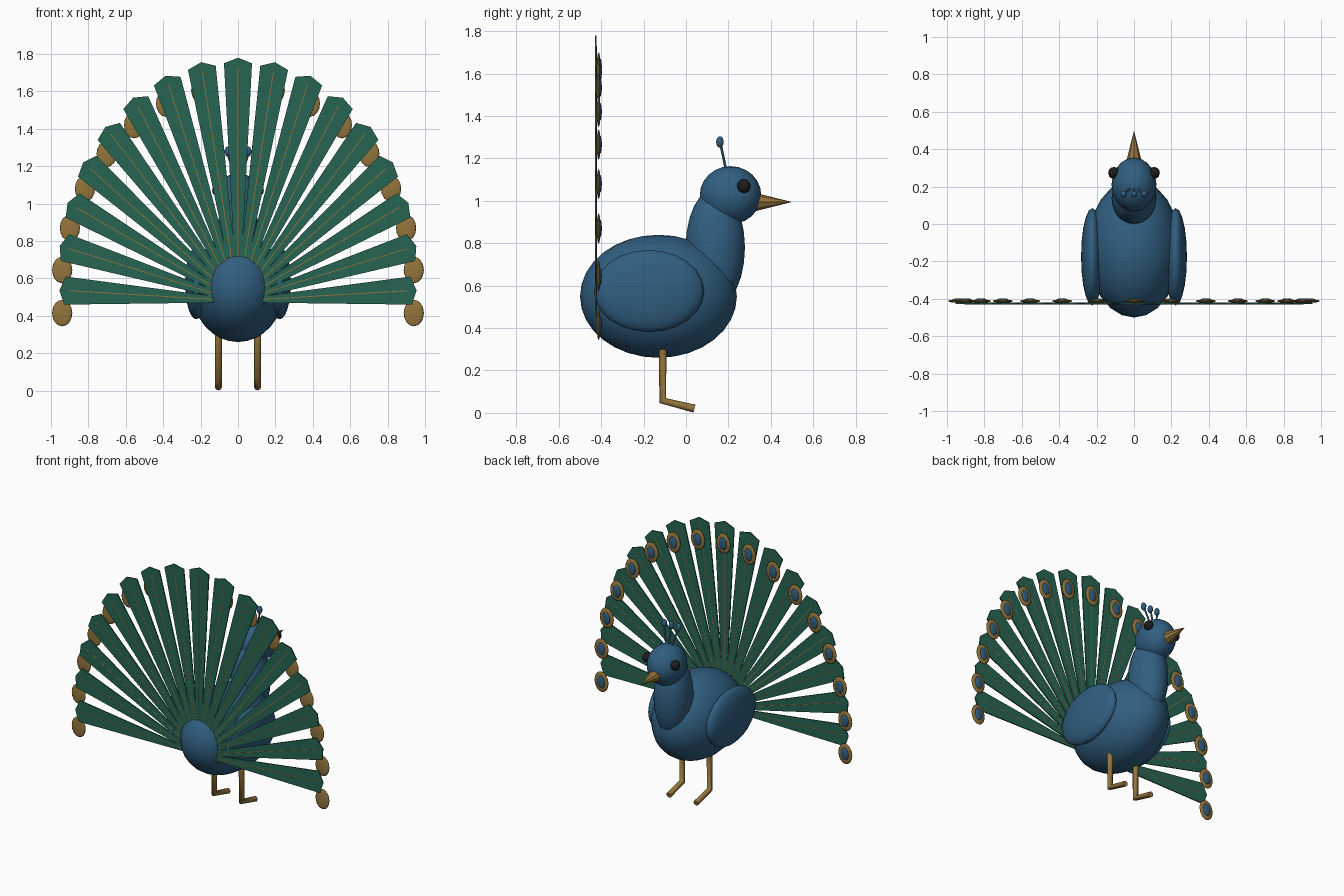
import bpy, bmesh, math
from mathutils import Vector

if "Cube" in bpy.data.objects:
    bpy.data.objects.remove(bpy.data.objects["Cube"])


def material(name, rgb):
    m = bpy.data.materials.new(name)
    m.diffuse_color = (*rgb, 1)
    m.use_nodes = True
    m.node_tree.nodes["Principled BSDF"].inputs["Base Color"].default_value = m.diffuse_color
    return m


BLUE = material("blue", (0.03, 0.115, 0.22))
GREEN = material("green", (0.02, 0.13, 0.085))
GOLD = material("gold", (0.30, 0.18, 0.045))
BLACK = material("black", (0.012, 0.012, 0.012))


def finish(bm, name, mat, smooth=True):
    bmesh.ops.recalc_face_normals(bm, faces=bm.faces)
    for f in bm.faces:
        f.smooth = smooth
    me = bpy.data.meshes.new(name)
    bm.to_mesh(me)
    bm.free()
    me.materials.append(mat)
    ob = bpy.data.objects.new(name, me)
    bpy.context.collection.objects.link(ob)
    return ob


def ellipsoid(name, loc, radii, mat, seg=20, rings=12):
    bm = bmesh.new()
    bmesh.ops.create_uvsphere(bm, u_segments=seg, v_segments=rings, radius=1)
    bmesh.ops.scale(bm, vec=radii, verts=bm.verts)
    bmesh.ops.translate(bm, vec=loc, verts=bm.verts)
    return finish(bm, name, mat)


def tube(name, pts, r, mat):
    cu = bpy.data.curves.new(name, 'CURVE')
    cu.dimensions = '3D'
    cu.bevel_depth = r
    cu.bevel_resolution = 2
    cu.use_fill_caps = True
    sp = cu.splines.new('POLY')
    sp.points.add(len(pts) - 1)
    for p, co in zip(sp.points, pts):
        p.co = (*co, 1)
    cu.materials.append(mat)
    ob = bpy.data.objects.new(name, cu)
    bpy.context.collection.objects.link(ob)
    return ob


# body, neck and head
ellipsoid("body", (0, -0.13, 0.55), (0.25, 0.37, 0.29), BLUE, 24, 16)
ellipsoid("neck", (0, 0.138, 0.78), (0.12, 0.14, 0.28), BLUE)
ellipsoid("head", (0, 0.21, 1.027), (0.12, 0.145, 0.137), BLUE)

# beak
bm = bmesh.new()
bmesh.ops.create_cone(bm, cap_ends=True, segments=8, radius1=0.05, radius2=0, depth=0.2)
for v in bm.verts:
    v.co = Vector((v.co.x, v.co.z + 0.4, v.co.y + 0.995))
finish(bm, "beak", GOLD, smooth=False)

# paired parts
for s, side in ((-1, "left"), (1, "right")):
    ellipsoid(f"wing_{side}", (s * 0.223, -0.175, 0.575), (0.06, 0.26, 0.193), BLUE)
    ellipsoid(f"eye_{side}", (s * 0.108, 0.273, 1.07), (0.03, 0.032, 0.033), BLACK, 12, 8)
    x = s * 0.105
    tube(f"leg_{side}", [(x, -0.11, 0.32), (x, -0.11, 0.058), (x, 0.04, 0.02)], 0.019, GOLD)

# crest
for i in (-1, 0, 1):
    tube(f"crest_stalk_{i + 2}", [(i * 0.02, 0.19, 1.14), (i * 0.055, 0.163, 1.27)], 0.006, BLUE)
    ellipsoid(f"crest_ball_{i + 2}", (i * 0.055, 0.16, 1.278), (0.018, 0.018, 0.027), BLUE, 10, 8)

# tail fan: blade, shaft and eyespot per feather
FAN_Y = -0.425
base = Vector((0, FAN_Y, 0.48))
for i in range(-8, 9):
    n = i + 9
    a = math.radians(12 * i)
    end = Vector((0.93 * math.sin(a), FAN_Y, 0.65 + 1.1 * math.cos(a)))
    d = (end - base).normalized()
    side = Vector((d.z, 0, -d.x))
    outline = [base - side * 0.008, end - side * 0.075, end + d * 0.03,
               end + side * 0.075, base + side * 0.008]
    bm = bmesh.new()
    off = Vector((0, 0.004, 0))
    face = bm.faces.new([bm.verts.new(p - off) for p in outline])
    ext = bmesh.ops.extrude_face_region(bm, geom=[face])
    bmesh.ops.translate(bm, vec=off * 2,
                        verts=[g for g in ext["geom"] if isinstance(g, bmesh.types.BMVert)])
    finish(bm, f"feather_{n}", GREEN, smooth=False)
    tube(f"feather_shaft_{n}", [base, end - d * 0.02], 0.005, GOLD)
    sx, sz = 0.945 * math.sin(a), 0.53 + 1.1 * math.cos(a)
    ellipsoid(f"eyespot_ring_{n}", (sx, -0.412, sz), (0.054, 0.009, 0.071), GOLD, 16, 8)
    ellipsoid(f"eyespot_center_{n}", (sx, -0.405, sz), (0.03, 0.008, 0.042), BLUE, 12, 8)
